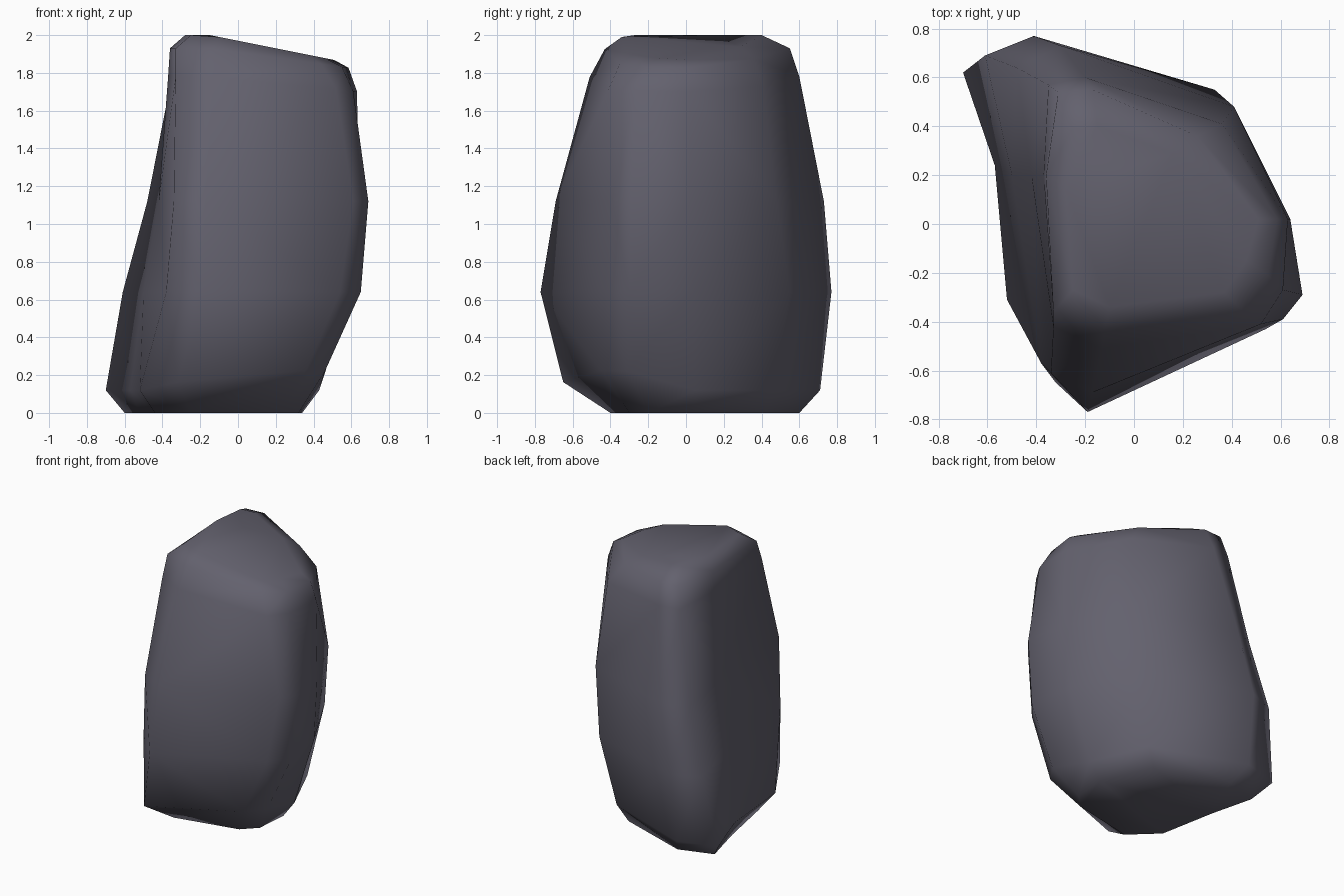
import bpy, bmesh

stone = bpy.data.materials.new("dark_slate_grey")
stone.diffuse_color = (0.125, 0.12, 0.155, 1)

# Cross-sections from base to crown: (height, tilt toward +x, front lift, outline).
# Every outline starts at the front-left crease and runs counterclockwise.
rings = [
    (0.00, 0.0, 0.0, [(-.44, -.22), (-.25, -.40), (.22, -.30), (.32, -.20), (.34, .05),
                      (.18, .42), (-.35, .60), (-.60, .52), (-.52, .20)]),
    (0.12, 0.0, 0.13, [(-.52, -.31), (-.32, -.65), (.36, -.45), (.46, -.31), (.43, .05),
                       (.25, .46), (-.42, .71), (-.70, .62), (-.57, .24)]),
    (0.64, 0.0, 0.0, [(-.38, -.57), (-.19, -.77), (.54, -.43), (.65, -.30), (.60, .04),
                      (.33, .55), (-.41, .77), (-.61, .69), (-.50, .20)]),
    (1.12, 0.0, 0.0, [(-.34, -.61), (-.17, -.69), (.61, -.39), (.69, -.29), (.64, .02),
                      (.41, .48), (-.30, .73), (-.48, .64), (-.42, .20)]),
    (1.78, 0.1, 0.0, [(-.33, -.42), (-.13, -.51), (.52, -.41), (.61, -.27), (.63, .02),
                      (.36, .41), (-.20, .60), (-.35, .57), (-.37, .20)]),
    (1.93, 0.14, 0.0, [(-.33, -.36), (-.12, -.43), (.44, -.35), (.55, -.21), (.585, .02),
                       (.26, .36), (-.17, .55), (-.31, .54), (-.36, .20)]),
    (2.00, 0.2, 0.0, [(-.25, -.27), (-.10, -.34), (.37, -.28), (.46, -.15), (.51, .02),
                      (.16, .29), (-.15, .40), (-.25, .39), (-.28, .15)]),
]


def point(x, y, z, tilt, lift):
    rise = lift * max(0, x - y) if y < 0 else 0
    return x, y, z + rise - tilt * max(0, x + 0.15)


# Boulder: skin the sections and cap both ends
bm = bmesh.new()
loops = [[bm.verts.new(point(x, y, z, tilt, lift)) for x, y in outline]
         for z, tilt, lift, outline in rings]
for low, high in zip(loops, loops[1:]):
    for i in range(len(low)):
        j = (i + 1) % len(low)
        bm.faces.new((low[i], low[j], high[j], high[i]))
bm.faces.new(loops[-1])
bm.faces.new(loops[0][::-1])
bmesh.ops.triangulate(bm, faces=bm.faces[:])
bmesh.ops.recalc_face_normals(bm, faces=bm.faces[:])
for face in bm.faces:
    face.smooth = True

mesh = bpy.data.meshes.new("boulder")
bm.to_mesh(mesh)
bm.free()
mesh.materials.append(stone)
boulder = bpy.data.objects.new("boulder", mesh)
bpy.context.collection.objects.link(boulder)
